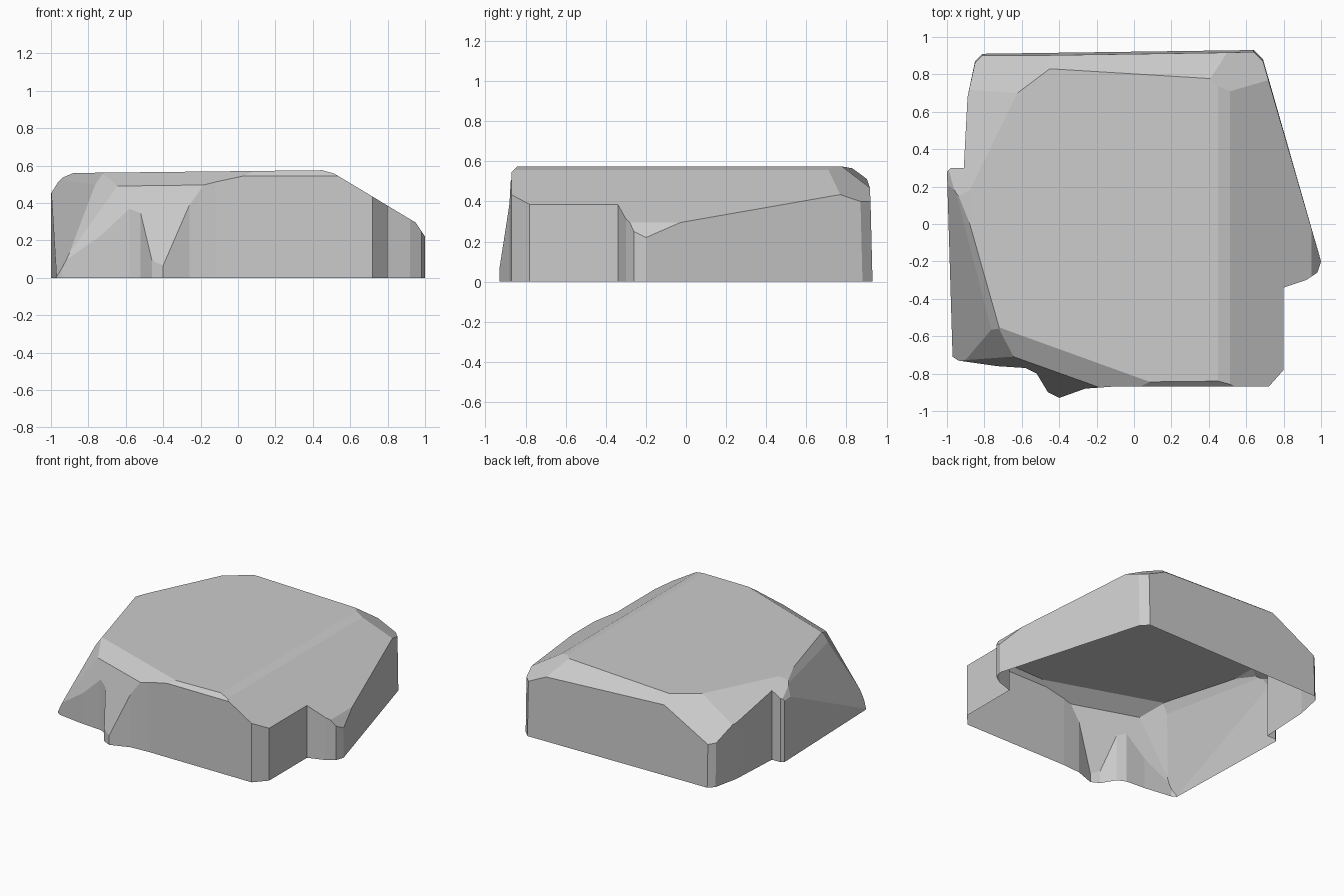
import bpy, bmesh
from mathutils import Vector

if "Cube" in bpy.data.objects:
    bpy.data.objects.remove(bpy.data.objects["Cube"])

# Ground outline of the rock, clockwise from the back left corner
OUTLINE = [(-.81, .91), (.64, .93), (.69, .88), (1, -.20), (.98, -.26), (.92, -.30),
           (.80, -.34), (.80, -.78), (.72, -.87), (-.12, -.87), (-.26, -.88),
           (-.40, -.93), (-.46, -.90), (-.52, -.80), (-.58, -.77), (-.73, -.76),
           (-.94, -.73), (-.97, -.71), (-1, .28), (-.98, .30), (-.91, .30),
           (-.89, .68), (-.85, .87)]

bm = bmesh.new()

# Closed prism; the back wall leans in a little
low = [bm.verts.new((x, y, 0)) for x, y in OUTLINE]
high = [bm.verts.new((x, y - .02 if y > .8 else y, .8)) for x, y in OUTLINE]
bm.faces.new(low)
bm.faces.new(high[::-1])
n = len(low)
for i in range(n):
    j = (i + 1) % n
    bm.faces.new((low[i], high[i], high[j], low[j]))
bmesh.ops.recalc_face_normals(bm, faces=bm.faces)


def chip(p, q, r):
    """Slice the rock along the plane through three points, keeping its middle."""
    p, q, r = Vector(p), Vector(q), Vector(r)
    normal = (q - p).cross(r - p).normalized()
    if normal.dot(Vector((0, 0, .1)) - p) > 0:
        normal.negate()
    res = bmesh.ops.bisect_plane(bm, geom=bm.verts[:] + bm.edges[:] + bm.faces[:],
                                 dist=1e-5, plane_co=p, plane_no=normal, clear_outer=True)
    edges = [e for e in bm.edges if e.is_boundary]
    bmesh.ops.holes_fill(bm, edges=edges, sides=0)


def chip_x(x1, z1, x2, z2):
    """Slice that runs straight along y."""
    chip((x1, 0, z1), (x2, 0, z2), (x1, .5, z1))


# Flat top, long right slope and its softened edges
chip_x(-.90, .56, .45, .575)
chip_x(.51, .56, .95, .295)
chip_x(.45, .575, .53, .553)
chip_x(.95, .295, 1.0, .22)
# Front edge and front left shoulder
chip((0, -.87, .545), (0, -.84, .575), (.5, -.87, .545))
chip((.07, -.84, .57), (-.65, -.58, .562), (-.67, -.70, .49))
chip((-.67, -.70, .49), (-.94, -.73, .08), (-.58, -.77, .37))
# Left bulge, its front corner and top edge
chip((-.99, .12, .45), (-.78, -.5, .50), (-.965, -.6, .20))
chip((-.93, .12, .54), (-.75, -.5, .56), (-.78, -.5, .50))
chip((-.96, -.6, .20), (-.95, -.70, .10), (-.67, -.68, .49))
chip_x(-1, .45, -.95, .53)
chip_x(-.95, .53, -.88, .56)
# Back edge, back left shoulder and back right corner
chip((-.45, .83, .565), (.4, .78, .573), (0, .91, .49))
chip((-.45, .83, .565), (-.62, .70, .565), (-.83, .88, .32))
chip((-.62, .70, .565), (-.87, .2, .56), (-.88, .68, .42))
chip((.40, .79, .573), (.52, .72, .55), (.66, .90, .40))

# Tidy the facets and open the underside
bmesh.ops.remove_doubles(bm, verts=bm.verts, dist=.002)
bmesh.ops.recalc_face_normals(bm, faces=bm.faces)
bottom = [f for f in bm.faces if all(v.co.z < .003 for v in f.verts)]
bmesh.ops.delete(bm, geom=bottom, context='FACES')

mesh = bpy.data.meshes.new("rock_slab")
bm.to_mesh(mesh)
bm.free()
rock = bpy.data.objects.new("rock_slab", mesh)
bpy.context.collection.objects.link(rock)
